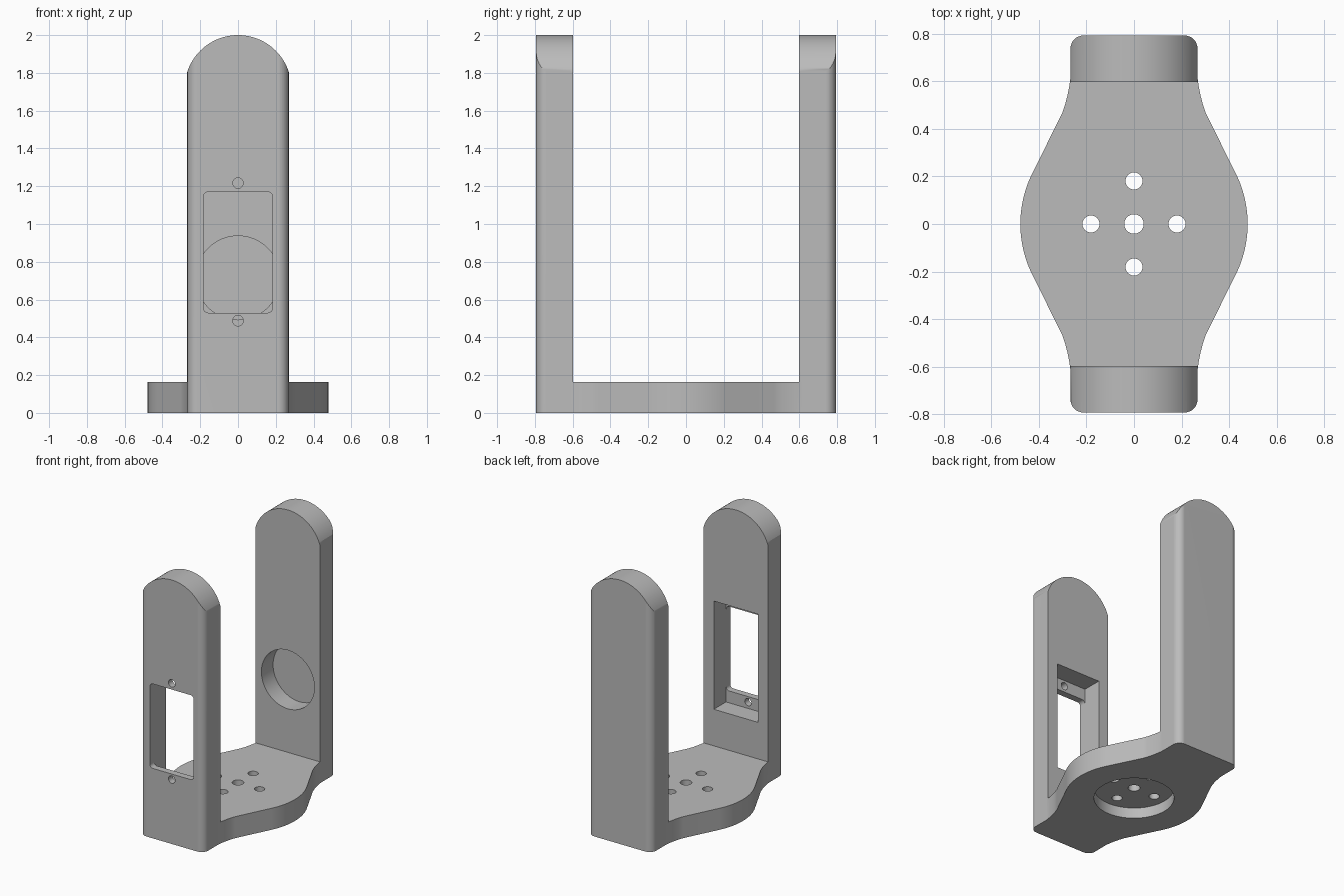
import bpy, bmesh, math
from mathutils import Vector

cube = bpy.data.objects.get("Cube")
if cube:
    bpy.data.objects.remove(cube, do_unlink=True)

grey = bpy.data.materials.new("plain grey")
grey.use_nodes = True
grey.diffuse_color = (0.5, 0.5, 0.5, 1)
grey.node_tree.nodes["Principled BSDF"].inputs["Base Color"].default_value = (0.5, 0.5, 0.5, 1)


def arc(cx, cy, r, a0, a1, n):
    """Points on an arc, angles in degrees."""
    angles = [math.radians(a0 + (a1 - a0) * i / n) for i in range(n + 1)]
    return [(cx + r * math.cos(a), cy + r * math.sin(a)) for a in angles]


def circle(cx, cy, r, n=48):
    return arc(cx, cy, r, 0, 360, n)[:-1]


def rectangle(w, lo, hi, r=0):
    """Rectangle of half width w, with optional rounded corners."""
    if not r:
        return [(-w, lo), (w, lo), (w, hi), (-w, hi)]
    corners = [(w - r, hi - r, 0), (r - w, hi - r, 90), (r - w, lo + r, 180), (w - r, lo + r, 270)]
    return [p for x, y, a in corners for p in arc(x, y, r, a, a + 90, 6)]


def prism(name, outline, axis, lo, hi):
    """Extrude an outline along z (drawn in x, y) or along y (drawn in x, z)."""
    def place(p, d):
        return (p[0], p[1], d) if axis == "z" else (p[0], d, p[1])
    bm = bmesh.new()
    face = bm.faces.new([bm.verts.new(place(p, lo)) for p in outline])
    ext = bmesh.ops.extrude_face_region(bm, geom=[face])
    move = Vector(place((0, 0), hi - lo))
    bmesh.ops.translate(bm, vec=move, verts=[v for v in ext["geom"] if isinstance(v, bmesh.types.BMVert)])
    bmesh.ops.recalc_face_normals(bm, faces=bm.faces)
    mesh = bpy.data.meshes.new(name)
    bm.to_mesh(mesh)
    bm.free()
    obj = bpy.data.objects.new(name, mesh)
    bpy.context.collection.objects.link(obj)
    return obj


def apply(obj, mod):
    bpy.context.view_layer.objects.active = obj
    bpy.ops.object.modifier_apply(modifier=mod.name)


def cut(obj, *shape):
    cutter = prism("cutter", *shape)
    mod = obj.modifiers.new("cut", "BOOLEAN")
    mod.operation, mod.solver, mod.object = "DIFFERENCE", "EXACT", cutter
    apply(obj, mod)
    bpy.data.objects.remove(cutter, do_unlink=True)


# Plan outline: round waist, flared necks and filleted outer corners
half_w, end_y, fillet, tilt = 0.267, 0.793, 0.055, 26.6
quarter = arc(0, 0, 0.478, 0, tilt, 12)
quarter += [(0.303, 0.464), (0.29, 0.502), (0.28, 0.54), (0.272, 0.58), (half_w, 0.615)]
quarter += arc(half_w - fillet, end_y - fillet, fillet, 0, 90, 8)
right = [(x, -y) for x, y in reversed(quarter[1:])] + quarter
outline = right + [(-x, y) for x, y in reversed(right)]
bracket = prism("bracket", outline, "z", 0, 2.05)

# Open the middle to leave a base and two uprights
gap = [(-1, -0.597), (1, -0.597), (1, 0.597), (-1, 0.597)]
cut(bracket, gap, "z", 0.163, 2.5)

# Domed tops on both uprights
dome = arc(0, 1.717, 0.283, 10, 170, 40)
cut(bracket, dome + [(-0.6, dome[-1][1]), (-0.6, 2.3), (0.6, 2.3), (0.6, dome[0][1])], "y", -1, 1)

# Front upright: window, inner pocket and screw holes
cut(bracket, rectangle(0.185, 0.44, 1.26), "y", -0.743, -0.5)
cut(bracket, rectangle(0.183, 0.53, 1.17, 0.025), "y", -0.9, -0.7)
for z in (0.488, 1.217):
    cut(bracket, circle(0, z, 0.028, 24), "y", -0.9, -0.7)

# Back upright: round blind pocket on the inside
cut(bracket, circle(0, 0.715, 0.222, 64), "y", 0.5, 0.737)

# Base: recess underneath and five through holes
cut(bracket, circle(0, 0, 0.275, 64), "z", -0.1, 0.08)
d = 0.181
for x, y, r in [(0, 0, 0.041), (d, 0, 0.036), (-d, 0, 0.036), (0, d, 0.036), (0, -d, 0.036)]:
    cut(bracket, circle(x, y, r, 32), "z", 0.04, 0.3)

# Colour and shading
bracket.data.materials.clear()
bracket.data.materials.append(grey)
bpy.ops.object.select_all(action="DESELECT")
bracket.select_set(True)
bpy.context.view_layer.objects.active = bracket
bpy.ops.object.shade_smooth_by_angle(angle=math.radians(30))
weighted = bracket.modifiers.new("flat faces", "WEIGHTED_NORMAL")
weighted.keep_sharp = True
